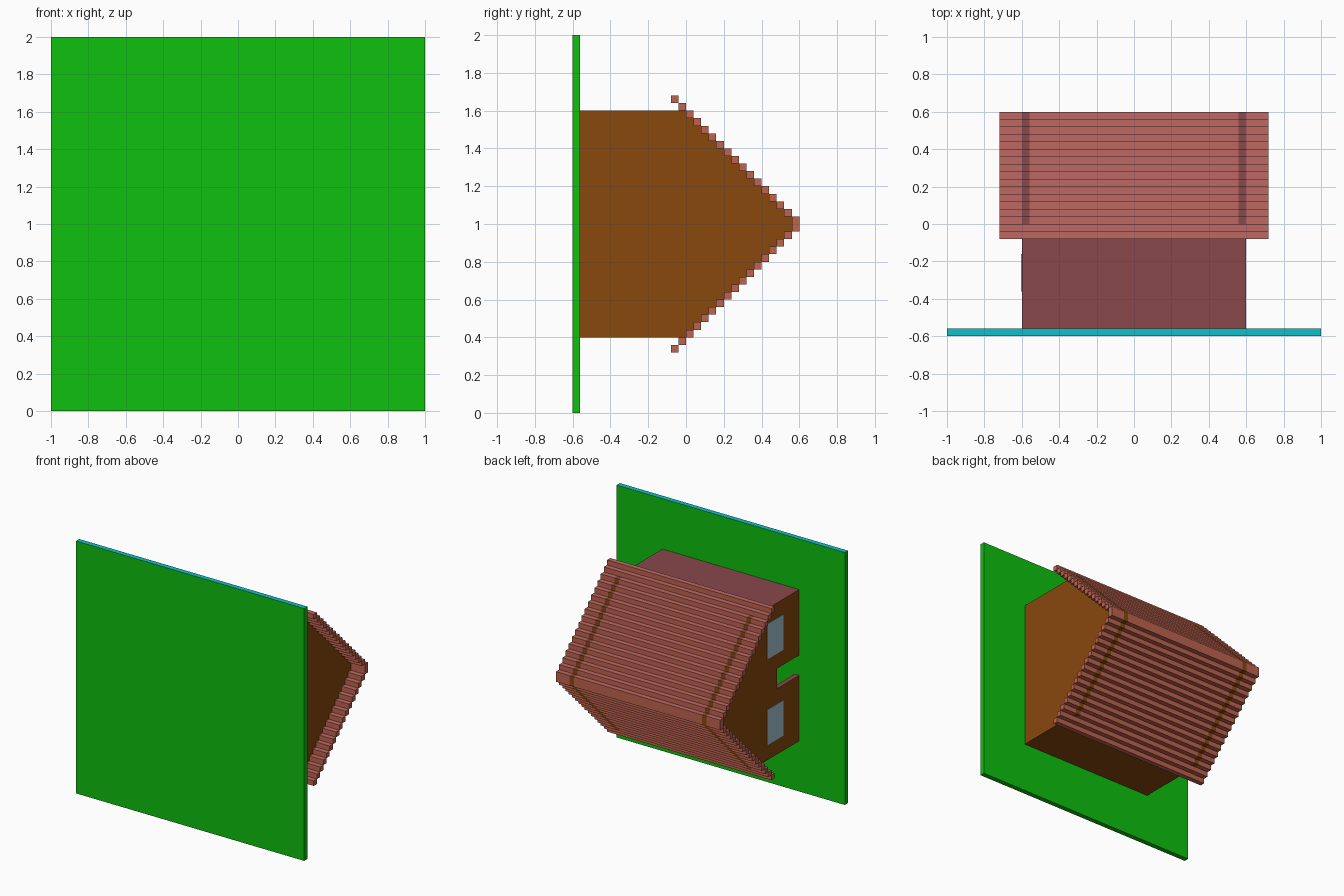
import bpy, bmesh

if "Cube" in bpy.data.objects:
    bpy.data.objects.remove(bpy.data.objects["Cube"])

S = 0.04            # step size and wall thickness
FLOOR = -0.56       # back surface of the ground plate


def material(name, r, g, b):
    def lin(c):
        c /= 255
        return c / 12.92 if c <= 0.04045 else ((c + 0.055) / 1.055) ** 2.4
    m = bpy.data.materials.new(name)
    m.diffuse_color = (lin(r), lin(g), lin(b), 1)
    m.use_nodes = True
    m.node_tree.nodes["Principled BSDF"].inputs["Base Color"].default_value = m.diffuse_color
    return m


GREEN = material("grass green", 14, 192, 14)
CYAN = material("cyan edge", 16, 192, 200)
BROWN = material("wall brown", 136, 72, 13)
RED_BROWN = material("wall red brown", 136, 72, 74)
ROOF = material("roof terracotta", 190, 99, 79)
ROOF_UP = material("roof rose", 191, 104, 99)
GLASS = material("window glass", 164, 198, 210)


def add_box(bm, x0, x1, y0, y1, z0, z1):
    add_prism(bm, [(y0, z0), (y1, z0), (y1, z1), (y0, z1)], x0, x1)


def add_prism(bm, profile, x0, x1):
    """Extrude a (y, z) outline along x."""
    face = bm.faces.new([bm.verts.new((x0, y, z)) for y, z in profile])
    ext = bmesh.ops.extrude_face_region(bm, geom=[face])
    verts = [v for v in ext["geom"] if isinstance(v, bmesh.types.BMVert)]
    bmesh.ops.translate(bm, verts=verts, vec=(x1 - x0, 0, 0))


def finish(bm, name, side, up):
    """Upward faces take the second colour."""
    bmesh.ops.recalc_face_normals(bm, faces=bm.faces)
    bm.normal_update()
    for f in bm.faces:
        f.material_index = 1 if f.normal.z > 0.5 else 0
    me = bpy.data.meshes.new(name)
    bm.to_mesh(me)
    bm.free()
    me.materials.append(side)
    me.materials.append(up)
    bpy.context.collection.objects.link(bpy.data.objects.new(name, me))


def box_object(name, side, up, *dims):
    bm = bmesh.new()
    add_box(bm, *dims)
    finish(bm, name, side, up)


# Ground plate
box_object("ground_plate", GREEN, CYAN, -1, 1, -0.6, FLOOR, 0, 2)

# Long side walls
box_object("upper_side_wall", BROWN, RED_BROWN, -0.56, 0.56, FLOOR, 0, 1.56, 1.6)
box_object("lower_side_wall", BROWN, RED_BROWN, -0.56, 0.56, FLOOR, 0, 0.4, 0.44)

# Stepped gable outline; the steps show through the roof as stripes
upper = [(FLOOR, 0.6)]
for i in range(15):
    h = 0.6 - S * i
    upper += [(S * i, h), (S * (i + 1), h)]
upper = [p for k, p in enumerate(upper) if k != 1]
outline = [(y, 1 + h) for y, h in upper] + [(y, 1 - h) for y, h in reversed(upper)]
doorway = [(FLOOR, 0.92), (-0.28, 0.92), (-0.28, 1.08), (FLOOR, 1.08)]

bm = bmesh.new()
add_prism(bm, outline, 0.56, 0.6)
finish(bm, "plain_gable", BROWN, RED_BROWN)

bm = bmesh.new()
add_prism(bm, outline + doorway, -0.6, -0.56)
finish(bm, "door_gable", BROWN, RED_BROWN)

# Window panes, inside and outside of the door gable
bm = bmesh.new()
for z in (0.52, 1.2):
    for x in (-0.603, -0.56):
        add_box(bm, x, x + 0.003, -0.36, -0.16, z, z + 0.28)
finish(bm, "window_panes", GLASS, GLASS)

# Stepped roof slopes, split around the gables above the eaves
for name, sign in (("upper_roof", 1), ("lower_roof", -1)):
    bm = bmesh.new()
    for i in range(17):
        y = -0.08 + S * i
        z0, z1 = sorted((1 + sign * (0.68 - S * i), 1 + sign * (0.64 - S * i)))
        spans = [(-0.72, 0.72)] if i < 2 else [(-0.72, -0.6), (-0.56, 0.56), (0.6, 0.72)]
        for x0, x1 in spans:
            add_box(bm, x0, x1, y, y + S, z0, z1)
    finish(bm, name, ROOF, ROOF_UP)
